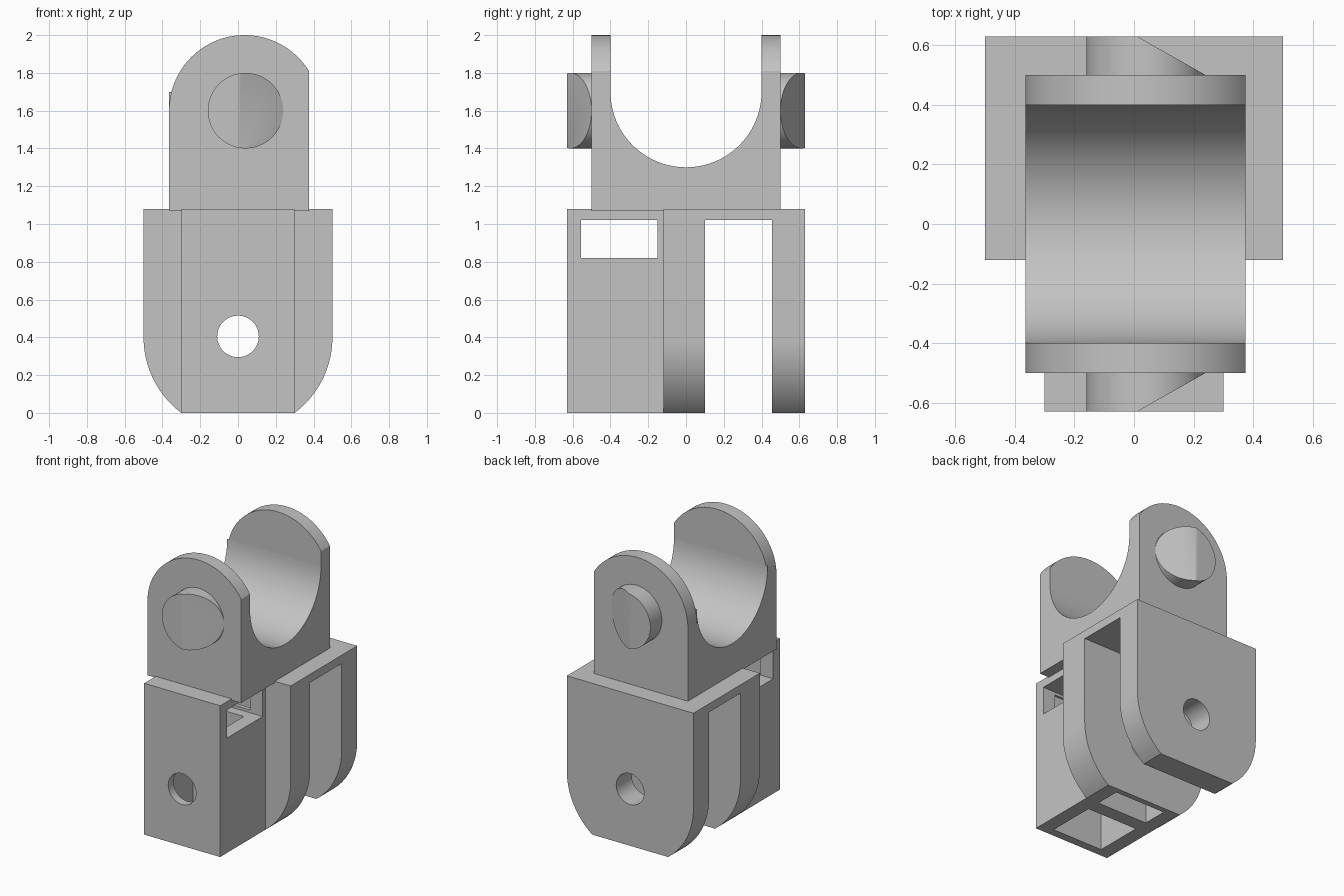
import bpy, bmesh, math
from mathutils import Vector

cube = bpy.data.objects.get("Cube")
if cube:
    bpy.data.objects.remove(cube, do_unlink=True)

grey = bpy.data.materials.new("plain grey")
grey.use_nodes = True
grey.diffuse_color = (0.55, 0.55, 0.55, 1)
grey.node_tree.nodes["Principled BSDF"].inputs["Base Color"].default_value = grey.diffuse_color


def finish(name, bm):
    bmesh.ops.recalc_face_normals(bm, faces=bm.faces)
    mesh = bpy.data.meshes.new(name)
    bm.to_mesh(mesh)
    bm.free()
    mesh.materials.append(grey)
    ob = bpy.data.objects.new(name, mesh)
    bpy.context.collection.objects.link(ob)
    return ob


def prism_mesh(profile, axis, lo, hi):
    """Extrude a 2D profile along x (profile is y, z) or along y (profile is x, z)."""
    bm = bmesh.new()
    place = (lambda a, b: (lo, a, b)) if axis == "x" else (lambda a, b: (a, lo, b))
    face = bm.faces.new([bm.verts.new(place(a, b)) for a, b in profile])
    new = bmesh.ops.extrude_face_region(bm, geom=[face])["geom"]
    shift = Vector((hi - lo, 0, 0)) if axis == "x" else Vector((0, hi - lo, 0))
    bmesh.ops.translate(bm, vec=shift, verts=[v for v in new if isinstance(v, bmesh.types.BMVert)])
    return bm


def prism(name, profile, axis, lo, hi):
    return finish(name, prism_mesh(profile, axis, lo, hi))


def box(name, x, y, z):
    return prism(name, [(x[0], z[0]), (x[1], z[0]), (x[1], z[1]), (x[0], z[1])], "y", *y)


def arc(cx, cz, r, start, end, n):
    angles = [start + (end - start) * i / n for i in range(n + 1)]
    return [(cx + r * math.cos(t), cz + r * math.sin(t)) for t in angles]


def circle(cx, cz, r, n=48):
    return arc(cx, cz, r, 0, 2 * math.pi, n)[:-1]


def select(ob):
    bpy.ops.object.select_all(action="DESELECT")
    ob.select_set(True)
    bpy.context.view_layer.objects.active = ob


def cut(ob, *cutters):
    for cutter in cutters:
        mod = ob.modifiers.new("cut", "BOOLEAN")
        mod.operation = "DIFFERENCE"
        mod.solver = "EXACT"
        mod.object = cutter
        select(ob)
        bpy.ops.object.modifier_apply(modifier=mod.name)
        bpy.data.objects.remove(cutter, do_unlink=True)


def pin_hole():
    return prism("hole_cutter", circle(0, 0.405, 0.11), "y", -1, 1)


TOP, SEAM = 1.08, -0.12
INNER = (-0.2, 0.2)

# Hollow front housing with a window from side to side
housing = box("front_housing", (-0.3, 0.3), (-0.63, SEAM), (0, TOP))
cut(housing,
    box("cavity_cutter", INNER, (-0.57, -0.22), (-0.1, 1.0)),
    box("passage_cutter", INNER, (-0.3, 0), (0.84, 1.0)),
    box("window_cutter", (-1, 1), (-0.555, -0.15), (0.82, 1.02)),
    pin_hole())

# Rear fork: two rounded cheeks under a shared top
bottom = math.asin(0.8)
fork_profile = ([(0.5, TOP), (-0.5, TOP)]
                + arc(0, 0.4, 0.5, math.pi, math.pi + bottom, 16)
                + arc(0, 0.4, 0.5, -bottom, 0, 16))
fork = prism("rear_fork", fork_profile, "y", SEAM, 0.63)
cut(fork,
    box("slot_cutter", (-1, 1), (0.1, 0.455), (-0.1, 1.02)),
    box("cavity_cutter", INNER, (-0.2, 0.06), (-0.1, 1.0)),
    pin_hole())

# Cradle with a half-round channel
LEFT, RIGHT, BASE = -0.365, 0.375, 1.07
cradle_profile = [(0.4, BASE), (-0.4, BASE)] + arc(0, 1.7, 0.4, math.pi, 2 * math.pi, 40)
cradle = prism("cradle", cradle_profile, "x", LEFT, RIGHT)

# Arched ears and slanted pins, one at each end
cx, cz = 0.035, 1.6
clip = math.acos((RIGHT - cx) / 0.4)
ear_profile = [(LEFT, BASE), (RIGHT, BASE)] + arc(cx, cz, 0.4, clip, math.pi, 40)
parts = [housing, fork, cradle]
for side, label in ((-1, "front"), (1, "back")):
    parts.append(prism(label + "_ear", ear_profile, "y", *sorted((side * 0.4, side * 0.5))))
    pin = prism_mesh(circle(0.04, cz, 0.2), "y", *sorted((side * 0.49, side * 0.63)))
    cutting = bmesh.ops.bisect_plane(
        pin, geom=pin.verts[:] + pin.edges[:] + pin.faces[:],
        plane_co=(0.01, side * 0.63, cz), plane_no=(0.13, side * 0.23, 0),
        clear_outer=True, dist=0.0001)
    bmesh.ops.holes_fill(pin, edges=[e for e in pin.edges if e.is_boundary])
    parts.append(finish(label + "_pin", pin))

# Smooth the curves and keep the edges sharp
for part in parts:
    select(part)
    bpy.ops.object.shade_smooth_by_angle(angle=math.radians(30))
